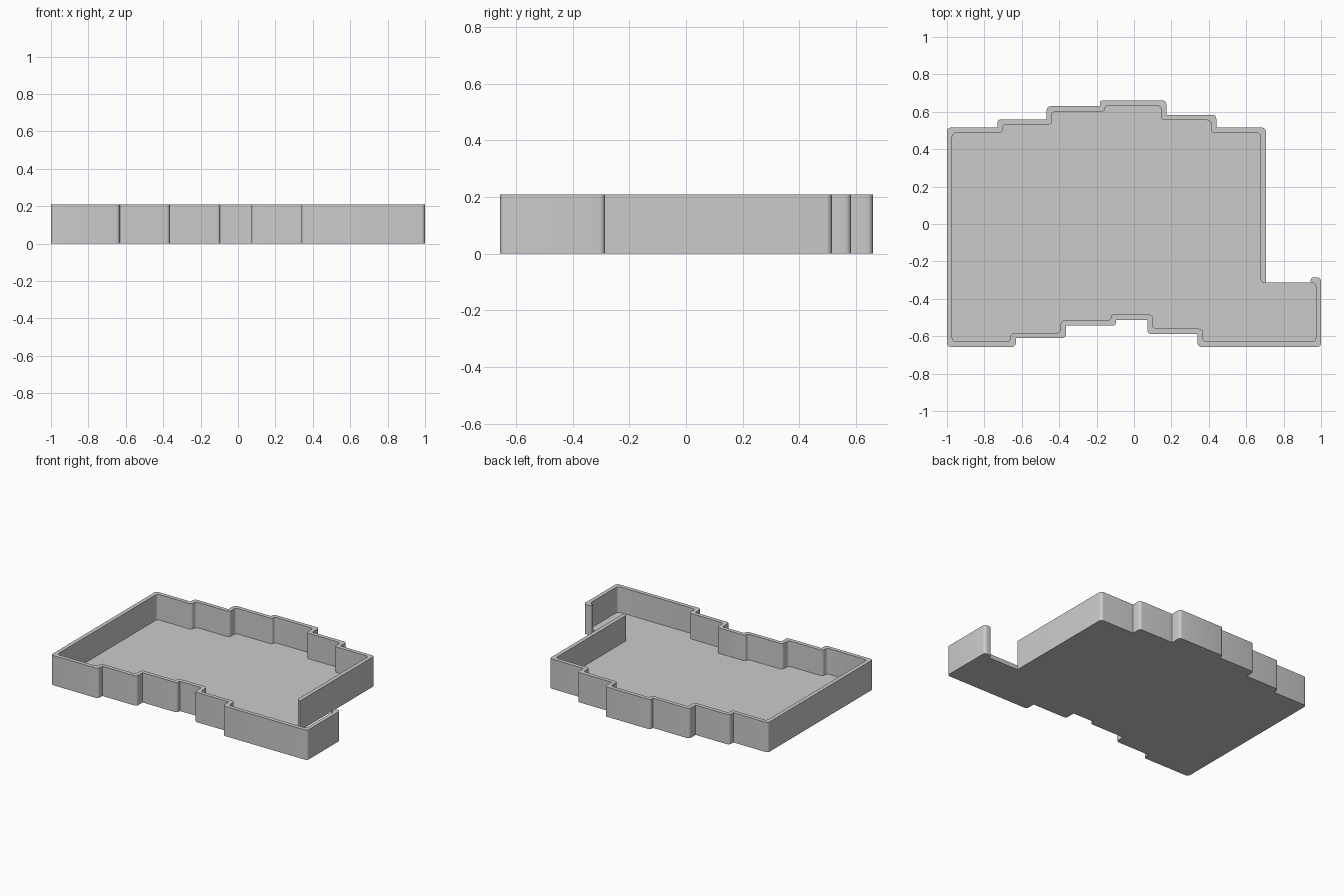
import bpy
import bmesh
import math
from mathutils import Vector

cube = bpy.data.objects.get("Cube")
if cube:
    bpy.data.objects.remove(cube, do_unlink=True)

HEIGHT, FLOOR, WALL, RADIUS = 0.21, 0.03, 0.028, 0.02

# Stepped outline of the tray, anticlockwise from the inside corner of the side bay
outline = [Vector(p) for p in [
    (0.705, -0.286), (0.705, 0.515), (0.44, 0.515), (0.44, 0.583),
    (0.173, 0.583), (0.173, 0.66), (-0.183, 0.66), (-0.183, 0.63),
    (-0.467, 0.63), (-0.467, 0.56), (-0.73, 0.56), (-0.73, 0.515),
    (-1, 0.515), (-1, -0.657), (-0.632, -0.657), (-0.632, -0.61),
    (-0.364, -0.61), (-0.364, -0.543), (-0.096, -0.543), (-0.096, -0.512),
    (0.072, -0.512), (0.072, -0.588), (0.34, -0.588), (0.34, -0.657),
    (1, -0.657), (1, -0.286)]]


def inset(points, t):
    """Move every corner inward by t along both of its edges."""
    result = []
    for i, p in enumerate(points):
        a = (p - points[i - 1]).normalized()
        b = (points[(i + 1) % len(points)] - p).normalized()
        result.append(p + t * (Vector((-a.y, a.x)) + Vector((-b.y, b.x))))
    return result


def rounded(points, radius, keep, convex_only, steps=5):
    """Round the corners, leaving the indices in keep sharp."""
    result = []
    for i, p in enumerate(points):
        to_prev = points[i - 1] - p
        to_next = points[(i + 1) % len(points)] - p
        convex = to_prev.cross(to_next) < 0
        if i in keep or (convex_only and not convex):
            result.append(p)
            continue
        r = min(radius, 0.47 * to_prev.length, 0.47 * to_next.length)
        u, v = to_prev.normalized(), to_next.normalized()
        for k in range(steps + 1):
            a = math.pi / 2 * k / steps
            result.append(p + r * (u * (1 - math.sin(a)) + v * (1 - math.cos(a))))
    return result


# Outer path runs from one side of the bay opening round to the other
inner_corners = inset(outline, WALL)
cut_y = inner_corners[0].y
outer_corners = ([Vector((outline[0].x, cut_y))] + outline[1:]
                 + [Vector((0.945, outline[0].y)), Vector((0.945, cut_y))])
outer = rounded(outer_corners, RADIUS, {0, len(outer_corners) - 1}, True)
inner = rounded(inner_corners, RADIUS, set(), False)
# Start the return path at the far end of the opening
inner_path = inner[::-1]

bm = bmesh.new()


def ring(points, z):
    return [bm.verts.new((p.x, p.y, z)) for p in points]


low, high = ring(outer, 0), ring(outer, HEIGHT)
inner_low, inner_high = ring(inner_path, FLOOR), ring(inner_path, HEIGHT)
start_mid, end_mid = ring([outer[0], outer[-1]], FLOOR)

# Underside, rim and floor
bm.faces.new(low[::-1])
bm.faces.new(high + inner_high)
floor_loop = [end_mid] + inner_low + [start_mid]
bm.faces.new(floor_loop)

# Outer walls, sharing the floor corners at the opening
last = len(outer) - 2
for i in range(last + 1):
    face = [low[i], low[i + 1]]
    if i == last:
        face.append(end_mid)
    face += [high[i + 1], high[i]]
    if i == 0:
        face.append(start_mid)
    bm.faces.new(face)

# Inner walls and the exposed floor edge
top_loop = [high[-1]] + inner_high + [high[0]]
for i in range(len(floor_loop) - 1):
    bm.faces.new((floor_loop[i], floor_loop[i + 1], top_loop[i + 1], top_loop[i]))
bm.faces.new((low[-1], low[0], start_mid, end_mid))
bmesh.ops.recalc_face_normals(bm, faces=bm.faces)

mesh = bpy.data.meshes.new("case_tray")
bm.to_mesh(mesh)
bm.free()
tray = bpy.data.objects.new("case_tray", mesh)
bpy.context.collection.objects.link(tray)

# Plain grey plastic
grey = bpy.data.materials.new("light_grey")
grey.use_nodes = True
colour = (0.6, 0.6, 0.6, 1)
grey.diffuse_color = colour
grey.node_tree.nodes["Principled BSDF"].inputs["Base Color"].default_value = colour
mesh.materials.append(grey)

bpy.ops.object.select_all(action='DESELECT')
tray.select_set(True)
bpy.context.view_layer.objects.active = tray
bpy.ops.object.shade_smooth_by_angle(angle=math.radians(30))
